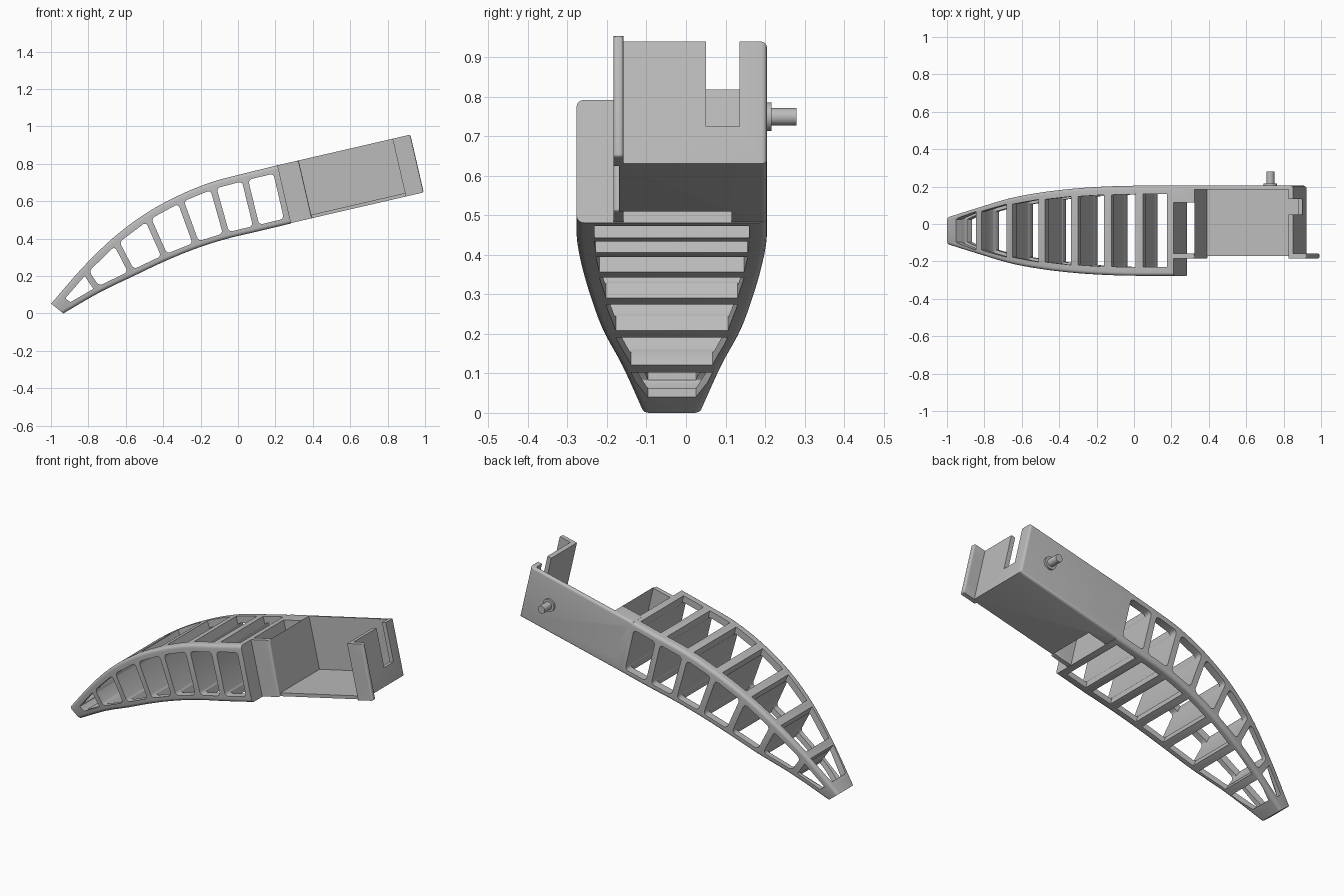
import bpy, bmesh, math
from mathutils import Vector, Matrix

if "Cube" in bpy.data.objects:
    bpy.data.objects.remove(bpy.data.objects["Cube"], do_unlink=True)

grey = bpy.data.materials.new("light_grey")
grey.use_nodes = True
grey.diffuse_color = (0.5, 0.5, 0.5, 1)
grey.node_tree.nodes["Principled BSDF"].inputs["Base Color"].default_value = (0.5, 0.5, 0.5, 1)

MID_Y = -0.036
TILT = Matrix.Rotation(math.radians(-13), 4, 'Y')   # bracket frame: (along, y, up)


def make(name, bm):
    bmesh.ops.recalc_face_normals(bm, faces=bm.faces)
    mesh = bpy.data.meshes.new(name)
    bm.to_mesh(mesh)
    bm.free()
    mesh.materials.append(grey)
    ob = bpy.data.objects.new(name, mesh)
    bpy.context.collection.objects.link(ob)
    return ob


def cut(ob, cutters):
    bpy.context.view_layer.objects.active = ob
    for c in cutters:
        c.hide_render = True
        m = ob.modifiers.new("cut", 'BOOLEAN')
        m.operation, m.solver, m.object = 'DIFFERENCE', 'EXACT', c
        bpy.ops.object.modifier_apply(modifier=m.name)
        bpy.data.objects.remove(c, do_unlink=True)


def smooth(ob):
    bpy.ops.object.select_all(action='DESELECT')
    ob.select_set(True)
    bpy.context.view_layer.objects.active = ob
    bpy.ops.object.shade_smooth_by_angle(angle=math.radians(32))


def box(name, u, y, v, radius=0, choose=None):
    """Tilted box from ranges; rounds the edges picked by choose(a, b)."""
    bm = bmesh.new()
    bmesh.ops.create_cube(bm, size=1)
    for p in bm.verts:
        p.co = [r[0] if c < 0 else r[1] for c, r in zip(p.co, (u, y, v))]
    if radius:
        edges = [e for e in bm.edges if choose(e.verts[0].co, e.verts[1].co)]
        bmesh.ops.bevel(bm, geom=edges, offset=radius, segments=4, profile=0.5, affect='EDGES')
    bm.transform(TILT)
    return make(name, bm)


def rod(name, centre, axis, radius, length):
    bm = bmesh.new()
    bmesh.ops.create_cone(bm, cap_ends=True, segments=32, radius1=radius, radius2=radius, depth=length)
    bm.transform(Matrix.Translation(centre) @ Vector(axis).to_track_quat('Z', 'Y').to_matrix().to_4x4())
    return make(name, bm)


# Rib stations of the curved body: top x, z, bottom x, z, half width
stations = [
    (-0.999, 0.052, -0.934, 0.0, 0.075),
    (-0.83, 0.246, -0.74, 0.112, 0.127),
    (-0.665, 0.406, -0.558, 0.20, 0.175),
    (-0.494, 0.534, -0.382, 0.283, 0.206),
    (-0.318, 0.63, -0.216, 0.35, 0.226),
    (-0.141, 0.702, -0.056, 0.40, 0.237),
    (0.029, 0.747, 0.104, 0.438, 0.241),
    (0.212, 0.792, 0.284, 0.481, 0.241),
]


def spline(i, t):
    n = len(stations) - 1
    a, b, c, d = (stations[min(max(k, 0), n)] for k in range(i - 1, i + 3))
    if i == 0:
        a = [2 * q - r for q, r in zip(b, c)]
    if i == n - 1:
        d = [2 * r - q for q, r in zip(b, c)]
    return [0.5 * (2 * q + (r - p) * t + (2 * p - 5 * q + 4 * r - s) * t * t
                   + (3 * q - p - 3 * r + s) * t ** 3) for p, q, r, s in zip(a, b, c, d)]


# Solid curved body, lofted from rounded rectangles
STEPS = 5
bm = bmesh.new()
loops = []
sections = [spline(i, k / STEPS) for i in range(7) for k in range(STEPS)] + [stations[-1]]
for tx, tz, bx, bz, hw in sections:
    top, bottom = Vector((tx, MID_Y, tz)), Vector((bx, MID_Y, bz))
    mid, up, half = (top + bottom) / 2, (top - bottom).normalized(), (top - bottom).length / 2
    rad = 0.018
    loop = []
    for q, (sy, sz) in enumerate(((1, 1), (-1, 1), (-1, -1), (1, -1))):
        for k in range(5):
            a = math.radians(90 * q + 22.5 * k)
            y = sy * (hw - rad) + rad * math.cos(a)
            z = sz * (half - rad) + rad * math.sin(a)
            loop.append(bm.verts.new(mid + up * z + Vector((0, y, 0))))
    loops.append(loop)
for a, b in zip(loops, loops[1:]):
    for k in range(len(a)):
        j = (k + 1) % len(a)
        bm.faces.new((a[k], a[j], b[j], b[k]))
bm.faces.new(loops[0])
bm.faces.new(loops[-1])
body = make("curved_ribbed_body", bm)


def inset(quad, dists):
    """Move each side of a 2D quad inwards and return the new corners."""
    lines = []
    centre = sum(quad, Vector((0, 0))) / 4
    for k in range(4):
        p, d = quad[k], (quad[(k + 1) % 4] - quad[k]).normalized()
        n = Vector((-d.y, d.x))
        if n.dot(centre - p) < 0:
            n = -n
        lines.append((p + n * dists[k], d))
    out = []
    for k in range(4):
        (p, d), (q, e) = lines[k - 1], lines[k]
        out.append(p + d * ((q - p).cross(e) / d.cross(e)))
    return out


cutters = []
for i in range(7):
    s, e = stations[i], stations[i + 1]
    t0, b0, t1, b1 = Vector(s[:2]), Vector(s[2:4]), Vector(e[:2]), Vector(e[2:4])
    start = 0.07 if i == 0 else 0.017
    end = 0.032 if i == 6 else 0.017
    # Side window, with rounded corners, right through the body
    quad = inset([t0, t1, b1, b0], (0.038, end, 0.033, start))
    bm = bmesh.new()
    rings = [[bm.verts.new((p.x, y, p.y)) for p in quad] for y in (-0.6, 0.6)]
    bm.faces.new(rings[0])
    bm.faces.new(rings[1])
    for k in range(4):
        j = (k + 1) % 4
        bm.faces.new((rings[0][k], rings[0][j], rings[1][j], rings[1][k]))
    across = [g for g in bm.edges if abs(g.verts[0].co.y - g.verts[1].co.y) > 1]
    bmesh.ops.bevel(bm, geom=across, offset=0.006 if i == 0 else 0.02, segments=4,
                    profile=0.5, affect='EDGES', clamp_overlap=True)
    cutters.append(make("side_window_cutter", bm))
    # Tapered window through the top and bottom skins
    quad = inset([t0, t1, b1, b0], (-0.06, end + 0.004, -0.06, start + 0.004))
    bm = bmesh.new()
    w0, w1 = s[4] * 0.81, e[4] * 0.81
    rings = [[bm.verts.new((p.x, MID_Y + sgn * w, p.y)) for p, w in zip(quad, (w0, w1, w1, w0))]
             for sgn in (-1, 1)]
    bm.faces.new(rings[0])
    bm.faces.new(rings[1])
    for k in range(4):
        j = (k + 1) % 4
        bm.faces.new((rings[0][k], rings[0][j], rings[1][j], rings[1][k]))
    cutters.append(make("top_window_cutter", bm))
    # Round hole through the rib that ends this bay
    up = t1 - b1
    c = (t1 + b1) / 2
    cutters.append(rod("rib_hole_cutter", (c.x, MID_Y, c.y), (up.y, 0, -up.x),
                       0.44 * up.length - 0.045, 0.1))
cut(body, cutters)
smooth(body)

# Open bracket box with rounded outer back edges
LOW, HIGH = 0.407, 0.724


def back_edge(a, b):
    return min(a.y, b.y) > 0.2 and max(a.x, b.x) > 0.5


bracket = box("bracket_box", (0.37, 1.04), (-0.17, 0.205), (LOW, HIGH), 0.014, back_edge)


def screw_holes(u):
    return [rod("screw_cutter", TILT @ Vector((u, 0, v)), (0, 1, 0), 0.029, 1) for v in (0.502, 0.627)]


cut(bracket, [
    box("pocket_cutter", (0.5, 1.015), (-0.5, 0.185), (0.426, 1)),
    box("gap_cutter", (0.2, 0.5), (-0.5, 0.115), (0.2, 1)),
    box("slot_cutter", (0.9, 1.2), (0.05, 0.135), (0.504, 1)),
] + screw_holes(0.444))
smooth(bracket)

# Two thin mounting tabs with rounded free corners and screw holes
for name, u0, u1, hole in (("inner_mounting_tab", 0.37, 0.5, 0.444), ("outer_mounting_tab", 1.015, 1.113, 1.067)):
    tab = box(name, (u0, u1), (-0.184, -0.158), (LOW, HIGH), 0.01,
              lambda a, b: min(a.x, b.x) > u1 - 0.01)
    cut(tab, screw_holes(hole))
    smooth(tab)

# Pivot pin with its collar
pivot = TILT @ Vector((0.879, 0, 0.566))
for name, radius, y0, y1 in (("pivot_collar", 0.036, 0.2, 0.216), ("pivot_pin", 0.022, 0.2, 0.28)):
    smooth(rod(name, (pivot.x, (y0 + y1) / 2, pivot.z), (0, 1, 0), radius, y1 - y0))
